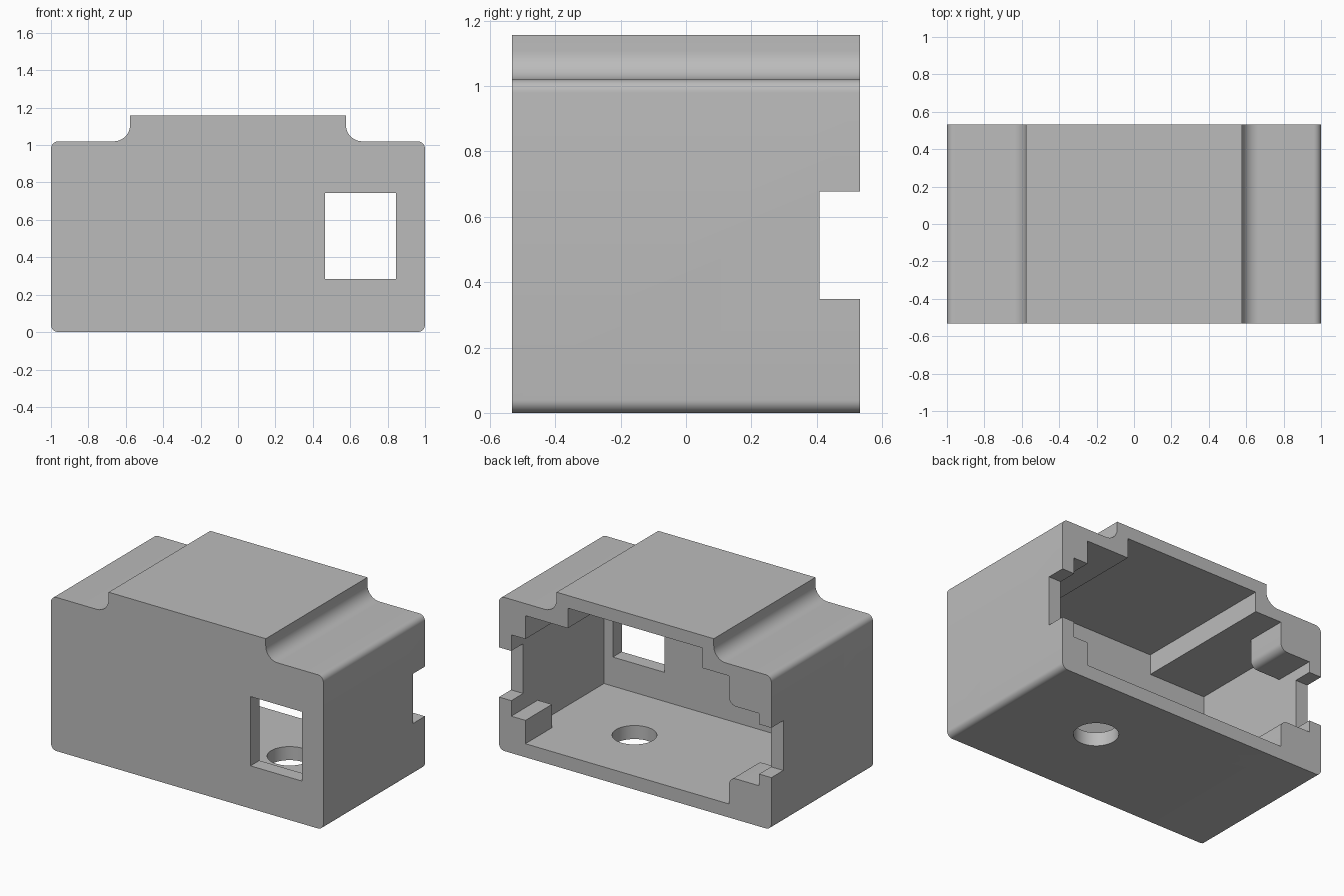
import bpy, bmesh, math

cube = bpy.data.objects.get("Cube")
if cube:
    bpy.data.objects.remove(cube, do_unlink=True)

grey = bpy.data.materials.new("plain grey")
grey.use_nodes = True
GREY = (0.5, 0.5, 0.5, 1)
grey.diffuse_color = GREY
grey.node_tree.nodes["Principled BSDF"].inputs["Base Color"].default_value = GREY


def arc(cx, cz, r, start, end, steps=8):
    """Points of an arc in the x-z plane, angles in degrees."""
    angles = [math.radians(start + (end - start) * i / steps) for i in range(steps + 1)]
    return [(cx + r * math.cos(a), cz + r * math.sin(a)) for a in angles]


def mirrored(half):
    """Complete a right-hand outline, listed bottom to top, with its mirror image."""
    return half + [(-x, z) for x, z in reversed(half)]


def prism(name, outline, y0, y1):
    """Extrude an x-z outline from y0 to y1."""
    bm = bmesh.new()
    face = bm.faces.new([bm.verts.new((x, y0, z)) for x, z in outline])
    side = bmesh.ops.extrude_face_region(bm, geom=[face])["geom"]
    bmesh.ops.translate(bm, vec=(0, y1 - y0, 0),
                        verts=[v for v in side if isinstance(v, bmesh.types.BMVert)])
    bmesh.ops.recalc_face_normals(bm, faces=bm.faces)
    mesh = bpy.data.meshes.new(name)
    bm.to_mesh(mesh)
    bm.free()
    obj = bpy.data.objects.new(name, mesh)
    bpy.context.collection.objects.link(obj)
    mesh.materials.append(grey)
    return obj


def box(name, x0, x1, y0, y1, z0, z1):
    return prism(name, [(x0, z0), (x1, z0), (x1, z1), (x0, z1)], y0, y1)


BACK = 0.533
WALL = 0.91       # inner face of the side walls
FLOOR, CEILING, RAISED = 0.09, 0.94, 1.073
LIP_END = 0.255   # how far in the lips reach

# Outer shell with rounded corners and a raised top
shell = prism("housing", mirrored(
    arc(0.96, 0.04, 0.04, -90, 0) + arc(0.96, 0.98, 0.04, 0, 90)
    + arc(0.665, 1.108, 0.088, 270, 180, 12) + [(0.577, 1.157)]), -BACK, BACK)

# Main cavity, following the raised top
cutters = [prism("cavity_cutter", mirrored(
    [(WALL, FLOOR), (WALL, CEILING), (0.495, CEILING), (0.495, RAISED)]), -0.44, LIP_END)]

# Narrower opening at the back, leaving a lip in each corner
R = 0.05
opening = [(0.806, FLOOR), (0.806, 0.245), (WALL, 0.245), (WALL, 0.785), (0.806, 0.785),
           (0.806, CEILING), (0.495, CEILING), (0.495, RAISED),
           (-0.495, RAISED), (-0.495, CEILING), (-0.69, CEILING)]
opening += arc(-0.69 - R, 0.75 + R, R, 0, -90)
opening += [(-WALL, 0.75), (-WALL, 0.27)]
opening += arc(-0.69 - R, 0.27 - R, R, 90, 0)
opening += [(-0.69, FLOOR)]
cutters.append(prism("opening_cutter", opening, LIP_END - 0.1, 0.7))

# Side notches, front window and round floor hole
for name, side in (("left", 1), ("right", -1)):
    x0, x1 = sorted((side * 0.85, side * 1.2))
    cutters.append(box(name + "_notch_cutter", x0, x1, 0.408, 0.7, 0.348, 0.678))
cutters.append(box("window_cutter", 0.465, 0.845, -0.7, -0.3, 0.283, 0.743))
bpy.ops.mesh.primitive_cylinder_add(vertices=48, radius=0.135, depth=0.3, location=(0.34, 0.055, 0))
hole = bpy.context.object
hole.name = "floor_hole_cutter"
hole.data.materials.append(grey)
cutters.append(hole)

# Cut everything out of the shell
for cutter in cutters:
    cut = shell.modifiers.new(cutter.name, 'BOOLEAN')
    cut.operation = 'DIFFERENCE'
    cut.solver = 'EXACT'
    cut.object = cutter
    cutter.hide_render = True
    bpy.ops.object.select_all(action='DESELECT')
    shell.select_set(True)
    bpy.context.view_layer.objects.active = shell
    bpy.ops.object.modifier_apply(modifier=cut.name)
    bpy.data.objects.remove(cutter, do_unlink=True)

bpy.ops.object.shade_smooth_by_angle(angle=math.radians(30))
